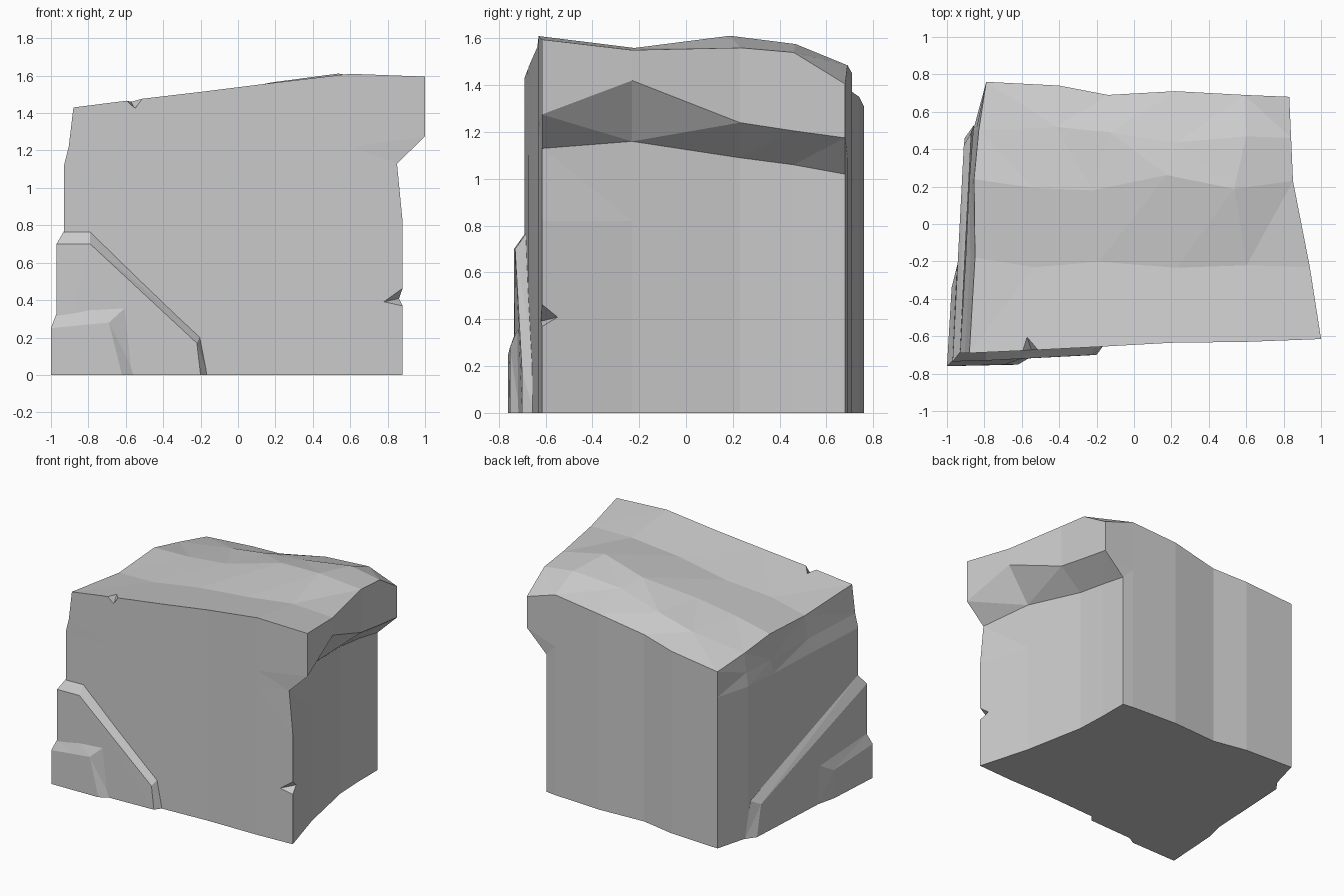
import bpy, bmesh, random
from mathutils import Vector

if "Cube" in bpy.data.objects:
    bpy.data.objects.remove(bpy.data.objects["Cube"])

random.seed(4)


def make(name, verts, faces):
    bm = bmesh.new()
    vs = [bm.verts.new(v) for v in verts]
    for f in faces:
        bm.faces.new([vs[i] for i in f])
    bmesh.ops.triangulate(bm, faces=bm.faces[:])
    bmesh.ops.recalc_face_normals(bm, faces=bm.faces[:])
    me = bpy.data.meshes.new(name)
    bm.to_mesh(me)
    bm.free()
    ob = bpy.data.objects.new(name, me)
    bpy.context.collection.objects.link(ob)
    return ob


def make_hull(name, pts):
    bm = bmesh.new()
    for p in pts:
        bm.verts.new(p)
    bmesh.ops.convex_hull(bm, input=bm.verts[:])
    bmesh.ops.recalc_face_normals(bm, faces=bm.faces[:])
    me = bpy.data.meshes.new(name)
    bm.to_mesh(me)
    bm.free()
    ob = bpy.data.objects.new(name, me)
    bpy.context.collection.objects.link(ob)
    return ob


# Upper rim of the block, one list per side
front = [(-.88, -.69, 1.43), (-.55, -.675, 1.472), (-.16, -.655, 1.518),
         (.2, -.635, 1.563), (.6, -.63, 1.61), (1, -.615, 1.595)]
back = [(-.79, .76, 1.31), (-.4, .74, 1.35), (-.14, .69, 1.385),
        (.22, .71, 1.45), (.59, .69, 1.485), (.83, .68, 1.405)]
left = [front[0], (-.85, -.18, 1.385), (-.855, .24, 1.41), (-.83, .5, 1.36), back[0]]
right = [front[5], (.94, -.23, 1.55), (.85, .23, 1.56), (.84, .46, 1.54), back[5]]

# Walls: per-side x and z where they differ from the rim
right_wall = [.88, .77, .68, .67, .67]
lip_low = [1.13, 1.16, 1.09, 1.06, 1.02]
lip_high = [1.275, 1.42, 1.24, 1.205, 1.175]
left_wall = [-.93, -.9, -.88, -.86, -.79]


def column(p, side, k):
    x, y, _ = p
    if side == 'right':
        w = right_wall[k]
        return [(w, y, 0), (w, y, .82), (w - (.03 if k == 0 else 0), y, lip_low[k]),
                (x, y, lip_high[k]), p]
    if side == 'left':
        w = left_wall[k]
        return [(w, y, 0), (w, y, .82), (w, y, 1.12), ((w + x) / 2, y, 1.22), p]
    return [(x, y, 0), (x, y, .82), (x, y, 1.1), (x, y, 1.22), p]


cols = [column(left[0], 'left', 0)]
cols += [column(p, 'front', 0) for p in front[1:5]]
cols += [column(p, 'right', k) for k, p in enumerate(right)]
cols += [column(p, 'back', 0) for p in back[4:0:-1]]
cols += [column(left[k], 'left', k) for k in (4, 3, 2, 1)]
n, L = len(cols), 5
verts = [v for c in cols for v in c]
faces = [(i * L + k, (i + 1) % n * L + k, (i + 1) % n * L + k + 1, i * L + k + 1)
         for i in range(n) for k in range(L - 1)]
faces.append([i * L for i in range(n)])

# Uneven top: a grid blended between the four rims
top = {}
for i in range(6):
    top[i, 0] = i * L + 4
    top[i, 4] = (14 - i) * L + 4
for j in range(1, 4):
    top[5, j] = (5 + j) * L + 4
    top[0, j] = (n - j) * L + 4
F, B, E, W = ([Vector(p) for p in s] for s in (front, back, left, right))
for i in range(1, 5):
    for j in range(1, 4):
        u, v = i / 5, j / 4
        p = (F[i] * (1 - v) + B[i] * v + E[j] * (1 - u) + W[j] * u
             - (F[0] * (1 - v) + B[0] * v) * (1 - u)
             - (F[5] * (1 - v) + B[5] * v) * u)
        p += Vector((random.uniform(-.05, .05), random.uniform(-.05, .05),
                     random.uniform(-.025, .01)))
        top[i, j] = len(verts)
        verts.append(p)
faces += [(top[i, j], top[i + 1, j], top[i + 1, j + 1], top[i, j + 1])
          for i in range(5) for j in range(4)]
block = make("stone_block", verts, faces)

# Chips broken out of the top front edge and the right front edge
chips = [
    [(-.6, -.68, 1.472), (-.51, -.675, 1.48), (-.55, -.67, 1.42),
     (-.58, -.58, 1.475), (-.55, -.8, 1.6)],
    [(.885, -.62, .47), (.885, -.62, .365), (.775, -.625, .39),
     (.865, -.545, .41), (1.05, -.8, .4)],
]
for pts in chips:
    cutter = make_hull("chip_cutter", pts)
    cutter.hide_render = True
    mod = block.modifiers.new("chip", 'BOOLEAN')
    mod.operation = 'DIFFERENCE'
    mod.solver = 'EXACT'
    mod.object = cutter
    bpy.context.view_layer.objects.active = block
    bpy.ops.object.modifier_apply(modifier=mod.name)
    bpy.data.objects.remove(cutter)


# Raised layers wrapping the lower front left corner, with bevelled rims
def layer(name, inner, outer, core):
    # point 3 of each outline lies on the corner; the last two are floor corners
    m = len(inner)
    c, d = 2 * m, 2 * m + 1
    floor_out = (outer[3][0], outer[3][1], 0)
    vs = inner + outer + [floor_out, core]
    fs = [(i, i + 1, m + i + 1, m + i) for i in range(m - 1)]
    fs.append([m, m + 1, m + 2, m + 3, c])
    fs.append([m + 3, m + 4, m + 5, c])
    fs.append([0, 1, 2, 3, d])
    fs.append([3, 4, 5, d])
    fs += [(0, m, c, d), (d, c, m + 5, 5)]
    return make(name, vs, fs)


layer("lower_layer",
      [(-.16, -.645, 0), (-.2, -.645, .21), (-.79, -.68, .77),
       (-.93, -.685, .77), (-.87, .49, .27), (-.855, .53, 0)],
      [(-.2, -.7, 0), (-.22, -.7, .17), (-.79, -.73, .7),
       (-.97, -.735, .7), (-.91, .42, .23), (-.905, .46, 0)],
      (-.92, -.68, 0))
layer("corner_layer",
      [(-.55, -.71, 0), (-.58, -.71, .38), (-.8, -.725, .355),
       (-.97, -.73, .33), (-.945, -.22, .28), (-.94, -.2, 0)],
      [(-.62, -.752, 0), (-.69, -.752, .28), (-.85, -.756, .265),
       (-1, -.76, .25), (-.975, -.34, .21), (-.975, -.35, 0)],
      (-.96, -.72, 0))
